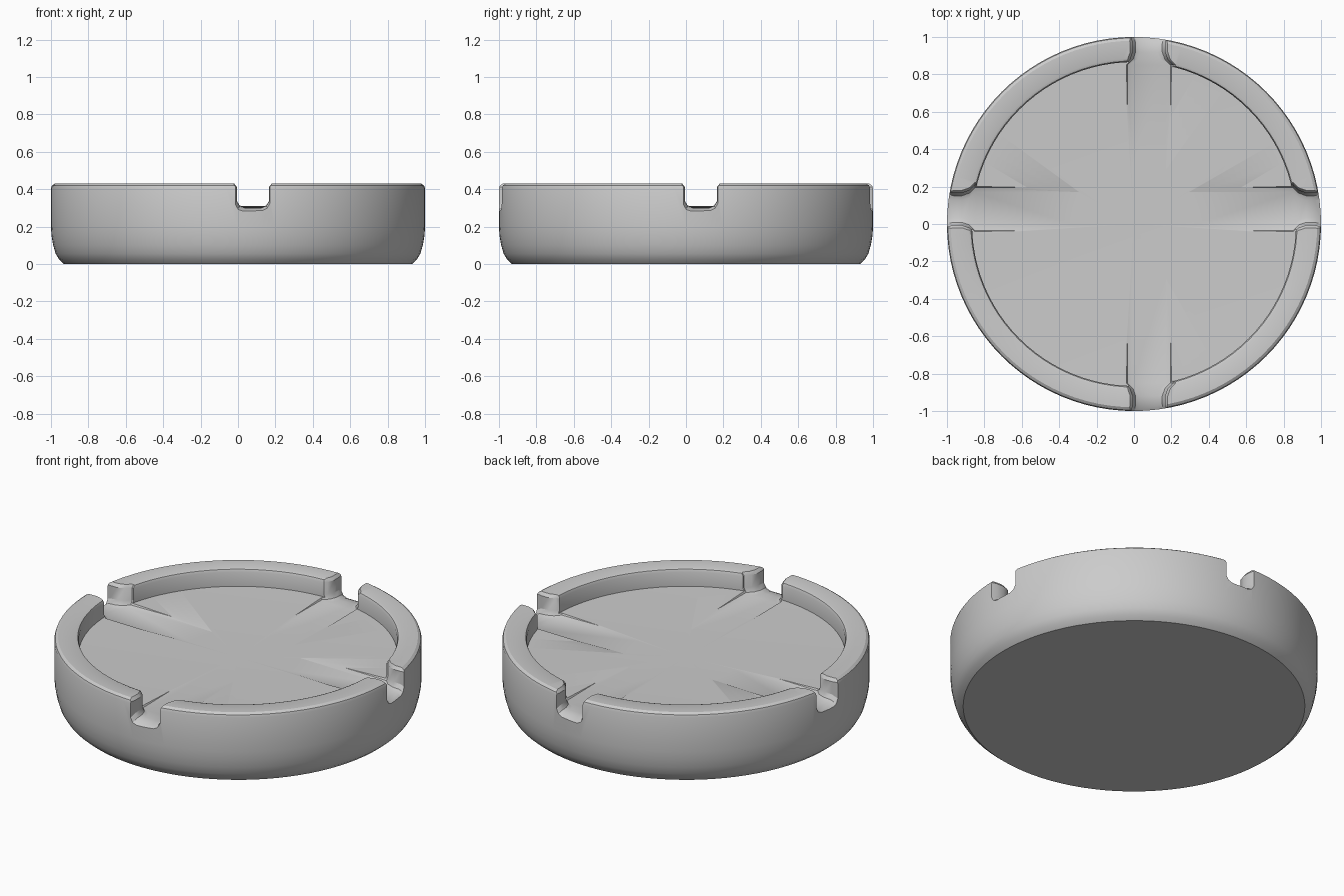
import bpy, bmesh, math
from mathutils import Matrix

if "Cube" in bpy.data.objects:
    bpy.data.objects.remove(bpy.data.objects["Cube"])

SEG = 96
grey = bpy.data.materials.new("plain grey")
grey.diffuse_color = (0.6, 0.6, 0.6, 1)
grey.use_nodes = True
grey.node_tree.nodes["Principled BSDF"].inputs["Base Color"].default_value = grey.diffuse_color


def make_object(name, bm):
    bmesh.ops.recalc_face_normals(bm, faces=bm.faces)
    mesh = bpy.data.meshes.new(name)
    bm.to_mesh(mesh)
    bm.free()
    mesh.materials.append(grey)
    obj = bpy.data.objects.new(name, mesh)
    bpy.context.collection.objects.link(obj)
    return obj


# Round dish, turned from a half profile (radius, height)
profile = [(0, 0), (0.93, 0), (0.955, 0.022), (0.975, 0.055), (0.988, 0.1),
           (0.997, 0.15), (1, 0.2), (1, 0.405), (0.995, 0.42), (0.98, 0.43),
           (0.885, 0.43), (0.872, 0.425), (0.866, 0.41), (0.866, 0.325),
           (0, 0.303)]
bm = bmesh.new()
verts = [bm.verts.new((r, 0, z)) for r, z in profile]
edges = [bm.edges.new(pair) for pair in zip(verts, verts[1:])]
bmesh.ops.spin(bm, geom=verts + edges, cent=(0, 0, 0), axis=(0, 0, 1),
               angle=math.tau, steps=SEG, use_merge=False)
bmesh.ops.remove_doubles(bm, verts=bm.verts, dist=0.0005)
dish = make_object("ashtray_dish", bm)


# Rounded notch cutter, lofted outward along y: (distance, half width, floor height)
def notch_cutter(name, angle, side):
    stations = [(0.25, 0.13, 0.312), (0.85, 0.13, 0.305), (0.88, 0.1, 0.304),
                (0.92, 0.086, 0.303), (0.965, 0.086, 0.3), (1.04, 0.103, 0.262)]
    bm = bmesh.new()
    rings = []
    for y, w, z in stations:
        half = [(w + 0.025, 0.52), (w + 0.015, 0.431), (w, 0.412),
                (w, z + 0.035), (w - 0.015, z + 0.01), (w - 0.04, z)]
        section = half + [(-x, h) for x, h in reversed(half)]
        rings.append([bm.verts.new((x + side, y, h)) for x, h in section])
    n = len(rings[0])
    for a, b in zip(rings, rings[1:]):
        for i in range(n):
            j = (i + 1) % n
            bm.faces.new((a[i], a[j], b[j], b[i]))
    bm.faces.new(rings[0])
    bm.faces.new(rings[-1])
    bm.transform(Matrix.Rotation(math.radians(angle), 4, 'Z'))
    cutter = make_object(name, bm)
    cutter.hide_render = True
    return cutter


# Cut the four rests; each is offset slightly toward +x or +y
bpy.context.view_layer.objects.active = dish
for i, side in enumerate((0.08, 0.08, -0.08, -0.08)):
    cutter = notch_cutter(f"notch_cutter_{i + 1}", 90 * i, side)
    mod = dish.modifiers.new("notch", 'BOOLEAN')
    mod.operation = 'DIFFERENCE'
    mod.solver = 'EXACT'
    mod.object = cutter
    bpy.ops.object.modifier_apply(modifier=mod.name)
    bpy.data.objects.remove(cutter)

# Smooth curved walls, crisp rim and notch edges
dish.select_set(True)
bpy.ops.object.shade_smooth_by_angle(angle=math.radians(30))
